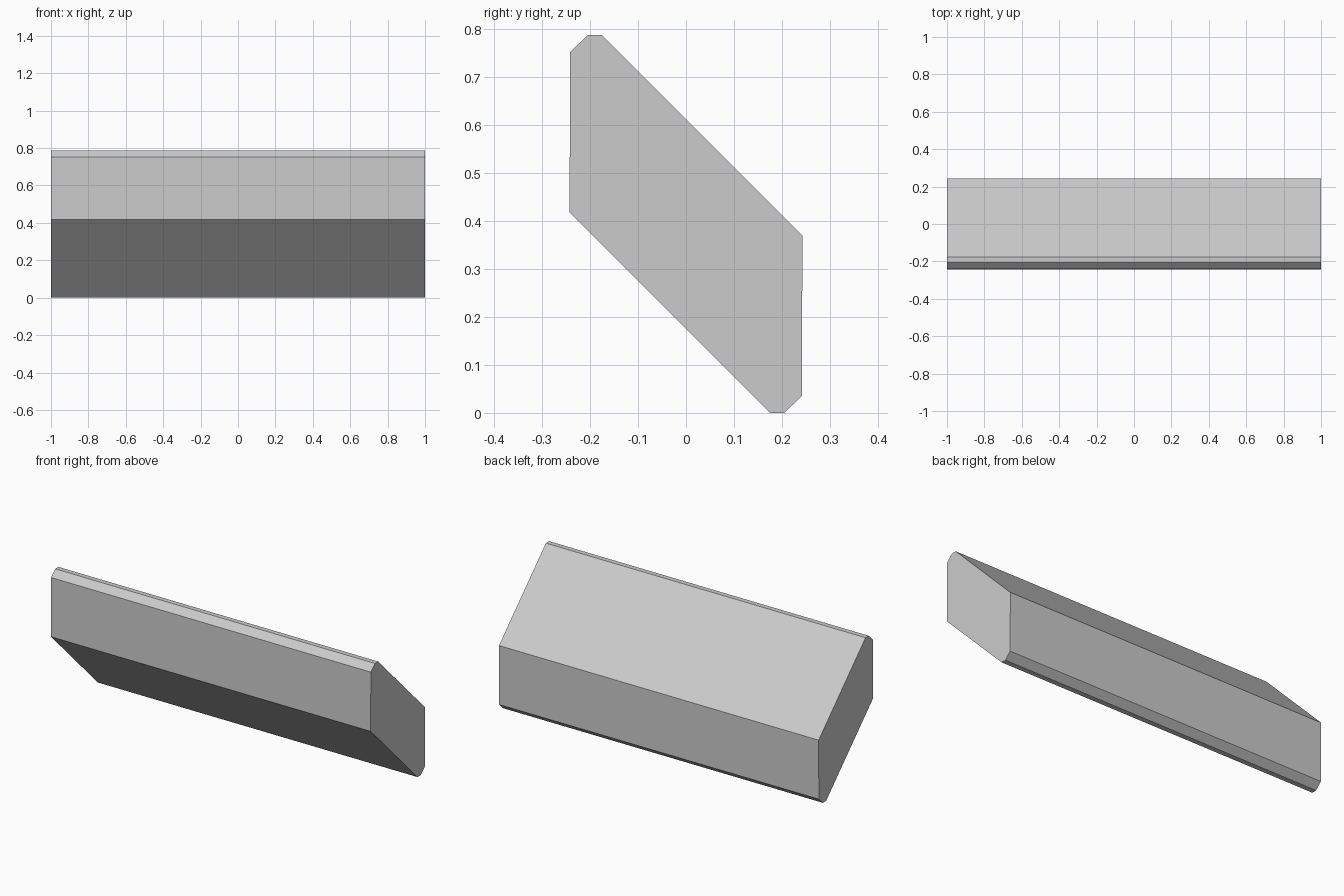
import bpy
import bmesh
from mathutils import Vector

if "Cube" in bpy.data.objects:
    bpy.data.objects.remove(bpy.data.objects["Cube"])

HALF_LENGTH = 1.0
CENTRE_Z = 0.394

# Half of the slanted cross-section (y, z); the rest is its half-turn copy
half = [(-0.243, 0.419), (-0.2415, 0.753), (-0.205, 0.788), (-0.176, 0.788)]
profile = half + [(-y, 2 * CENTRE_Z - z) for y, z in half]

# Slanted bar: one end face extruded along x
bm = bmesh.new()
end = bm.faces.new([bm.verts.new((-HALF_LENGTH, y, z)) for y, z in profile])
extruded = bmesh.ops.extrude_face_region(bm, geom=[end], use_keep_orig=True)
verts = [g for g in extruded["geom"] if isinstance(g, bmesh.types.BMVert)]
bmesh.ops.translate(bm, verts=verts, vec=Vector((2 * HALF_LENGTH, 0, 0)))
bmesh.ops.recalc_face_normals(bm, faces=bm.faces)

mesh = bpy.data.meshes.new("slanted_bar")
bm.to_mesh(mesh)
bm.free()
bpy.context.collection.objects.link(bpy.data.objects.new("slanted_bar", mesh))
